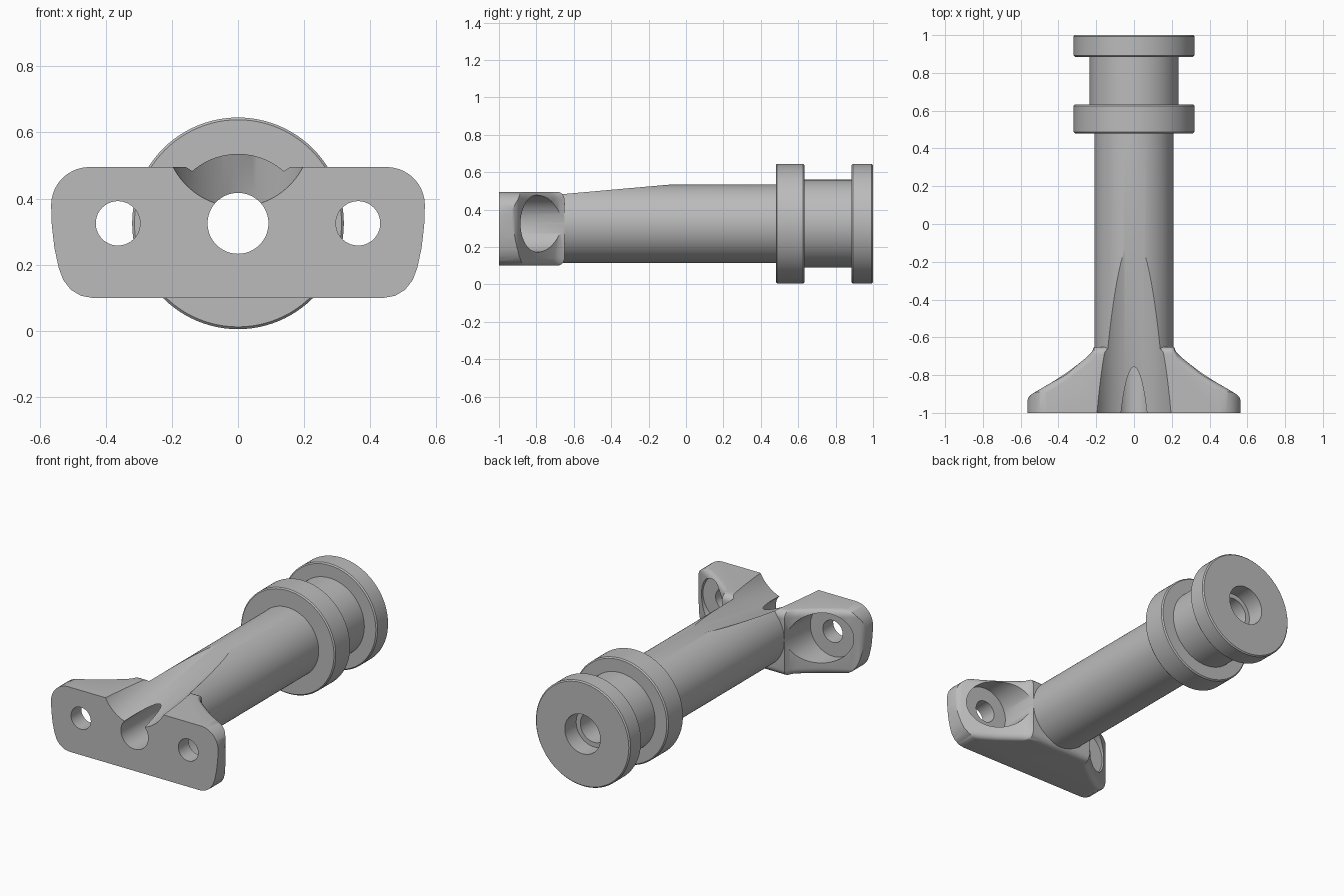
import bpy, bmesh
from math import cos, sin, pi

default = bpy.data.objects.get("Cube")
if default:
    bpy.data.objects.remove(default, do_unlink=True)

AXIS_Z = 0.325
FRONT = -1.0

grey = bpy.data.materials.new("satin grey")
grey.use_nodes = True
grey.diffuse_color = (0.5, 0.5, 0.5, 1)
grey.node_tree.nodes["Principled BSDF"].inputs["Base Color"].default_value = (0.5, 0.5, 0.5, 1)


def loft(name, rings):
    """Closed solid through equal-length rings of points."""
    bm = bmesh.new()
    loops = [[bm.verts.new(p) for p in ring] for ring in rings]
    n = len(loops[0])
    for a, b in zip(loops, loops[1:]):
        for i in range(n):
            j = (i + 1) % n
            bm.faces.new((a[i], a[j], b[j], b[i]))
    bm.faces.new(loops[0])
    bm.faces.new(loops[-1])
    bmesh.ops.recalc_face_normals(bm, faces=bm.faces)
    mesh = bpy.data.meshes.new(name)
    bm.to_mesh(mesh)
    bm.free()
    obj = bpy.data.objects.new(name, mesh)
    bpy.context.collection.objects.link(obj)
    return obj


def circle(r, y, x=0.0, z=AXIS_Z, n=96):
    return [(x + r * cos(2 * pi * i / n), y, z + r * sin(2 * pi * i / n)) for i in range(n)]


def turned(name, profile, x=0.0):
    """Round part along y from (radius, y) pairs."""
    return loft(name, [circle(r, y, x) for r, y in profile])


def combine(target, tool, operation):
    """Apply a boolean and remove the tool."""
    bpy.context.view_layer.objects.active = target
    mod = target.modifiers.new(operation, 'BOOLEAN')
    mod.operation = operation
    mod.solver = 'EXACT'
    mod.object = tool
    bpy.ops.object.modifier_apply(modifier=mod.name)
    bpy.data.objects.remove(tool, do_unlink=True)


# Mounting flange: swept wings seen from above, rounded off at top and bottom
wing = [(0.565, -0.935), (0.558, -0.918), (0.54, -0.9), (0.49, -0.87), (0.43, -0.835),
        (0.36, -0.79), (0.30, -0.745), (0.25, -0.705), (0.225, -0.68), (0.211, -0.65),
        (0.15, -0.65)]
half = [(0.565, FRONT)] + wing
plan = half + [(-x, y) for x, y in reversed(half)]
BOTTOM, TOP, ROUND = 0.1, 0.495, 0.04
steps = [i * pi / 10 for i in range(6)]
levels = [(BOTTOM + ROUND * (1 - sin(a)), ROUND * (1 - cos(a))) for a in reversed(steps)]
levels += [(TOP - ROUND * (1 - sin(a)), ROUND * (1 - cos(a))) for a in steps]
flange = loft("mounting_flange", [
    [(x, y if y == FRONT else y - inset, z) for x, y in plan] for z, inset in levels])

# Rounded face outline of the flange
corner = [(0.45 + 0.115 * cos(a), 0.38 + 0.115 * sin(a))
          for a in [i * pi / 20 for i in range(11)]]
lower = [(0.44, BOTTOM), (0.475, 0.106), (0.505, 0.124), (0.528, 0.153), (0.542, 0.19),
         (0.555, 0.25), (0.563, 0.32)]
side = lower + corner
outline = side + [(-x, z) for x, z in reversed(side)]
# outer slack in z keeps the flat top and bottom clear of the trimming solid
edge = [(x, z - 0.0005 if z == BOTTOM else z + 0.0005 if z > 0.4949 else z) for x, z in outline]
trim = loft("trim", [[(x, y, z) for x, z in edge] for y in (-1.1, -0.4)])
combine(flange, trim, 'INTERSECT')

# Screw pockets and screw holes in both wings
for s in (-1, 1):
    combine(flange, turned("pocket", [(0.152, -0.9), (0.152, -0.4)], s * 0.363), 'DIFFERENCE')
    combine(flange, turned("screw_hole", [(0.067, -1.1), (0.067, -0.8)], s * 0.363), 'DIFFERENCE')

# Shaft with two collars and a neck between them
SHAFT, NECK, COLLAR, C = 0.21, 0.235, 0.32, 0.007
body = turned("collared_shaft", [
    (SHAFT, -0.98), (SHAFT, 0.48),
    (COLLAR - C, 0.48), (COLLAR, 0.48 + C), (COLLAR, 0.633 - C), (COLLAR - C, 0.633),
    (NECK, 0.633), (NECK, 0.885),
    (COLLAR - C, 0.885), (COLLAR, 0.885 + C), (COLLAR, 1 - C), (COLLAR - C, 1)])
combine(body, flange, 'UNION')

# Sloping groove along the top, running out on the shaft
GROOVE, SLOPE = 0.22, 0.172
groove = loft("groove", [
    circle(GROOVE, y, z=0.535 + SLOPE * (y + 0.07) + GROOVE) for y in (-1.1, 0.1)])
combine(body, groove, 'DIFFERENCE')

# Through bore, wider at the back
bore = turned("bore", [(0.092, -1.1), (0.092, 0.89), (0.12, 0.89), (0.12, 1.1)])
combine(body, bore, 'DIFFERENCE')

# Finish
body.data.materials.clear()
body.data.materials.append(grey)
for face in body.data.polygons:
    face.material_index = 0
bpy.ops.object.select_all(action='DESELECT')
body.select_set(True)
bpy.context.view_layer.objects.active = body
bpy.ops.object.shade_smooth_by_angle(angle=pi / 6)
